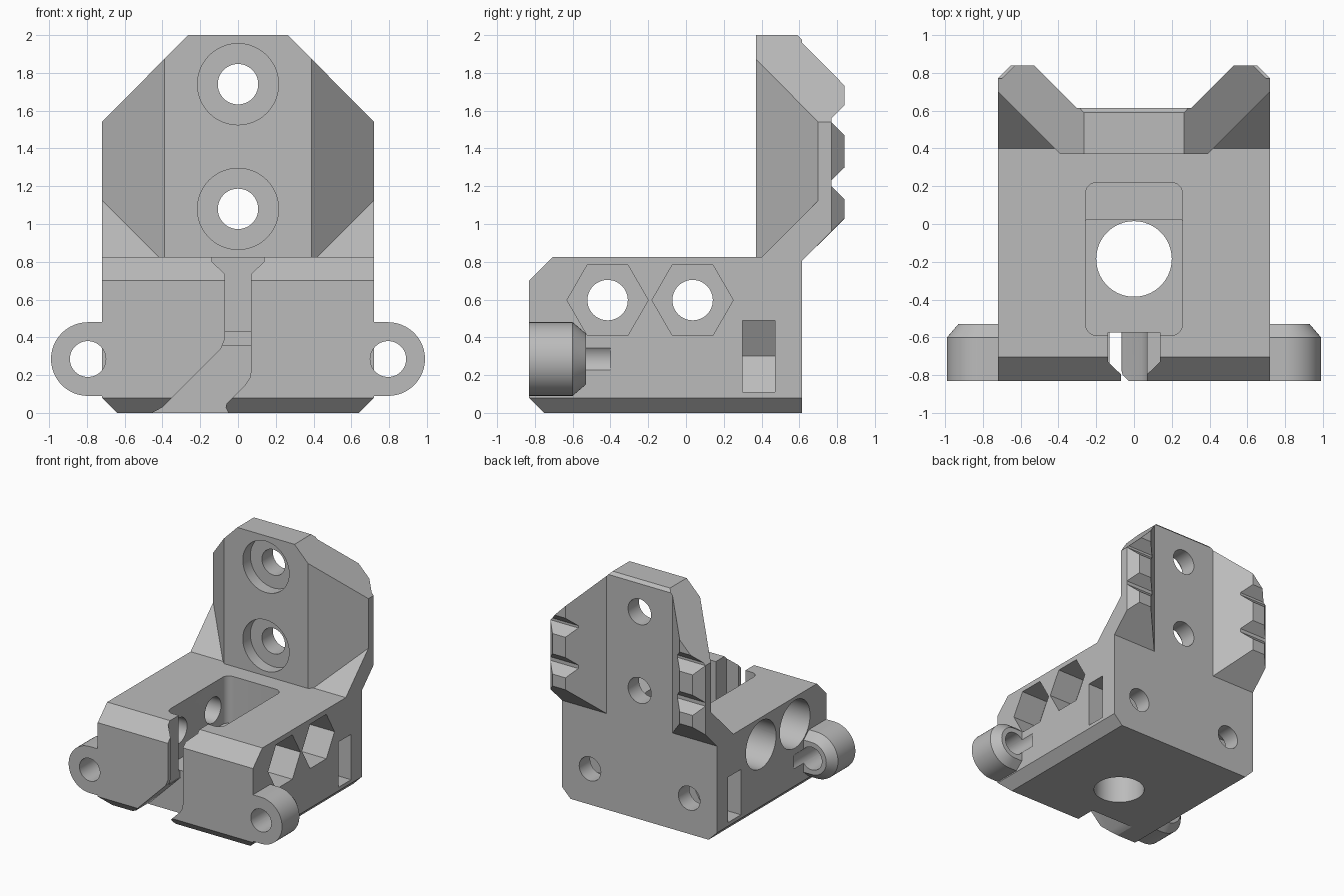
import bpy, bmesh, math
from mathutils import Vector

if "Cube" in bpy.data.objects:
    bpy.data.objects.remove(bpy.data.objects["Cube"])

grey = bpy.data.materials.new("plain grey")
grey.diffuse_color = (0.5, 0.5, 0.5, 1)
grey.use_nodes = True
grey.node_tree.nodes["Principled BSDF"].inputs["Base Color"].default_value = grey.diffuse_color


def prism(name, pts, axis, a, b, end_pts=None):
    """Extrude a 2D outline along an axis; outlines are (y,z), (x,z) or (x,y)."""
    place = {"x": lambda p, t: (t, p[0], p[1]),
             "y": lambda p, t: (p[0], t, p[1]),
             "z": lambda p, t: (p[0], p[1], t)}[axis]
    bm = bmesh.new()
    lo = [bm.verts.new(place(p, a)) for p in pts]
    hi = [bm.verts.new(place(p, b)) for p in (end_pts or pts)]
    bm.faces.new(lo)
    bm.faces.new(hi[::-1])
    n = len(pts)
    for i in range(n):
        bm.faces.new((lo[i], hi[i], hi[(i + 1) % n], lo[(i + 1) % n]))
    bmesh.ops.recalc_face_normals(bm, faces=bm.faces)
    me = bpy.data.meshes.new(name)
    bm.to_mesh(me)
    bm.free()
    me.materials.append(grey)
    ob = bpy.data.objects.new(name, me)
    bpy.context.collection.objects.link(ob)
    return ob


def ring(cx, cy, r, n=48):
    return [(cx + r * math.cos(math.tau * i / n), cy + r * math.sin(math.tau * i / n))
            for i in range(n)]


def rect(x0, x1, y0, y1):
    return [(x0, y0), (x1, y0), (x1, y1), (x0, y1)]


def rounded(x0, x1, y0, y1, r):
    out = []
    for k, (cx, cy) in enumerate(rect(x0 + r, x1 - r, y0 + r, y1 - r)):
        for i in range(7):
            t = math.pi + k * math.pi / 2 + i * math.pi / 12
            out.append((cx + r * math.cos(t), cy + r * math.sin(t)))
    return out


def mirrored(half):
    return half + [(-x, y) for x, y in reversed(half)]


def combine(ob, other, op):
    """Boolean another part into ob and discard it."""
    m = ob.modifiers.new("bool", "BOOLEAN")
    m.operation, m.object, m.solver = op, other, "EXACT"
    me = bpy.data.meshes.new_from_object(
        ob.evaluated_get(bpy.context.evaluated_depsgraph_get()))
    ob.modifiers.clear()
    ob.data = me
    bpy.data.objects.remove(other)


def cut(ob, *args):
    combine(ob, prism("cutter", *args), "DIFFERENCE")


# Base block: side profile trimmed by the chamfered front outline
body = prism("carriage_body", [(-.83, .08), (-.75, 0), (.615, 0), (.615, .825),
                               (-.705, .825), (-.83, .70)], "x", -.72, .72)
combine(body, prism("outline", mirrored([(.64, 0), (.72, .08), (.72, .9)]),
                    "y", -1, 1), "INTERSECT")

# Upright plate with swept wings and notched rear edges
plate = prism("plate", [(.37, .7), (.615, .7), (.615, .805), (.84, 1.03), (.84, 1.13),
                        (.77, 1.20), (.77, 1.23), (.84, 1.30), (.84, 1.47), (.77, 1.54),
                        (.77, 1.56), (.84, 1.63), (.84, 1.755), (.59, 2), (.37, 2)],
              "x", -.72, .72)
combine(plate, prism("outline", mirrored([(.72, .6), (.72, 1.54), (.265, 2.0), (.2, 2.065)]),
                     "y", 0, 1), "INTERSECT")
combine(plate, prism("outline", mirrored([(.72, .3), (.72, .77), (.65, .84),
                                          (.53, .84), (.305, .615)]),
                     "z", .6, 2.1), "INTERSECT")
for s in (-1, 1):
    wedge = prism("wedge", [(s * .37, .35), (s * .82, .80), (s * .82, .35)], "z", .7, 2.2)
    combine(wedge, prism("slope", [(.2, .625), (.9, 1.325), (.9, 2.3), (.2, 2.3)],
                         "x", -1, 1), "INTERSECT")
    combine(plate, wedge, "DIFFERENCE")
combine(body, plate, "UNION")

# Mounting ears with a chamfered rear rim
for s in (-1, 1):
    def ear(r):
        arc = [(s * (.795 + r * math.cos(t)), .285 + r * math.sin(t))
               for t in [-math.pi / 2 + i * math.pi / 24 for i in range(25)]]
        return arc + [(s * .66, .285 + r), (s * .66, .285 - r)]
    lug = prism("ear", ear(.195), "y", -.83, -.60)
    combine(lug, prism("rim", ear(.195), "y", -.60, -.53, ear(.135)), "UNION")
    combine(body, lug, "UNION")
    cut(body, ring(s * .795, .285, .095), "y", -.9, -.40)

# Central pocket with stepped floor and bore
cut(body, rounded(-.257, .257, -.59, .22, .06), "z", .43, 1)
cut(body, rounded(-.257, .257, -.59, .02, .004), "z", .36, .5)
cut(body, ring(0, -.185, .2, 64), "z", -.1, .6)

# Front slit that bends sideways at the bottom, with a wider cavity behind it
cut(body, [(-.07, .9), (-.07, .39), (-.09, .34), (-.40, .03), (-.44, .008), (-.50, -.02),
           (-.04, -.02), (-.065, .03), (-.06, .05), (.04, .15), (.065, .19), (.07, .23),
           (.07, .9)], "y", -.9, -.575)
cut(body, mirrored([(.137, -.575), (.137, -.73), (.07, -.795)]), "z", .3, 1)
cut(body, rect(-.137, .137, -.62, -.55), "z", .36, 1)

# Plate screw holes with counterbores
for z in (1.08, 1.74):
    cut(body, ring(0, z, .107), "y", .2, .8)
    cut(body, ring(0, z, .215), "y", .2, .47)

# Clamp screws: hex pockets on the right, round counterbores on the left
for y in (-.415, .035):
    cut(body, ring(y, .597, .107), "x", -1, 1)
    cut(body, ring(y, .597, .215, 6), "x", .47, 1)
    cut(body, ring(y, .597, .2), "x", -1, -.47)

# Rear screw holes and side nut slots
for s in (-1, 1):
    cut(body, ring(s * .46, .30, .1), "y", .1, .8)
    cut(body, [(s * .9, .11), (s * .35, .11), (s * .24, .30), (s * .35, .49), (s * .9, .49)],
        "y", .30, .47)

# Smooth the round walls, keep machined edges sharp
bpy.context.view_layer.objects.active = body
body.select_set(True)
bpy.ops.object.shade_smooth_by_angle(angle=math.radians(25))
